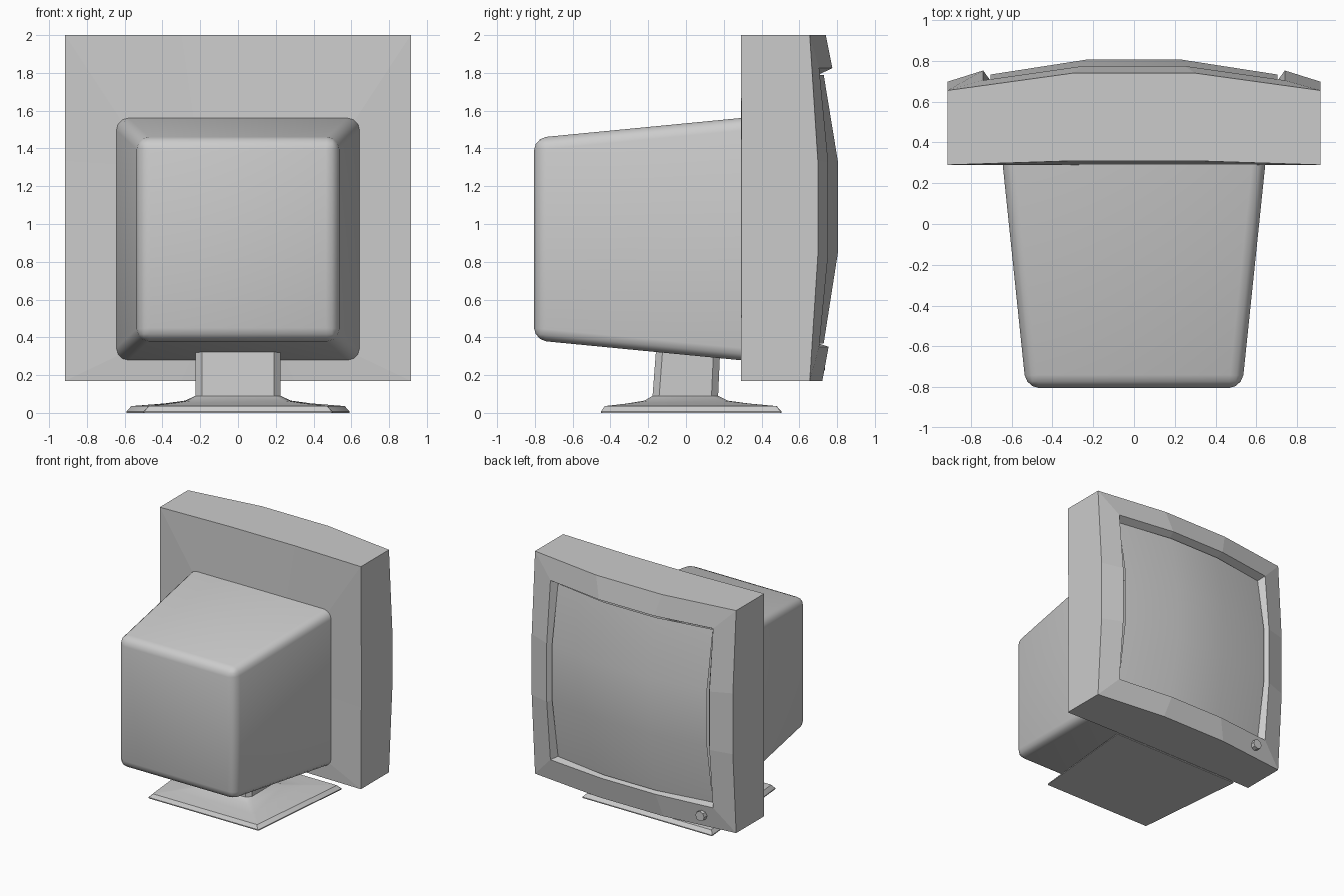
import bpy, bmesh, math
from mathutils import Matrix

if "Cube" in bpy.data.objects:
    bpy.data.objects.remove(bpy.data.objects["Cube"])


def finish(name, bm, smooth=None):
    """Turn a bmesh into a named object, optionally smooth by angle."""
    bmesh.ops.recalc_face_normals(bm, faces=bm.faces)
    mesh = bpy.data.meshes.new(name)
    bm.to_mesh(mesh)
    bm.free()
    obj = bpy.data.objects.new(name, mesh)
    bpy.context.collection.objects.link(obj)
    if smooth:
        bpy.ops.object.select_all(action='DESELECT')
        obj.select_set(True)
        bpy.context.view_layer.objects.active = obj
        bpy.ops.object.shade_smooth_by_angle(angle=math.radians(smooth))
    return obj


def loft(bm, rings, cap_start=False, cap_end=False):
    """Bridge closed rings of equal point count."""
    loops = [[bm.verts.new(p) for p in ring] for ring in rings]
    for a, b in zip(loops, loops[1:]):
        for i in range(len(a)):
            j = (i + 1) % len(a)
            bm.faces.new((a[i], a[j], b[j], b[i]))
    if cap_start:
        bm.faces.new(loops[0])
    if cap_end:
        bm.faces.new(loops[-1])


def bowed_ring(hx, z0, z1, mx, mz, y_corner, y_side, y_top, y_bottom):
    """Rectangle in xz, each side in three pieces with a bowed middle."""
    zc = 1.085
    return [(-hx, y_corner, z0), (-mx, y_bottom, z0), (mx, y_bottom, z0),
            (hx, y_corner, z0), (hx, y_side, zc - mz), (hx, y_side, zc + mz),
            (hx, y_corner, z1), (mx, y_top, z1), (-mx, y_top, z1),
            (-hx, y_corner, z1), (-hx, y_side, zc + mz), (-hx, y_side, zc - mz)]


# Bezel: back wall, outer sides, bowed front frame, inner wall
bm = bmesh.new()
loft(bm, [
    bowed_ring(0.60, 0.32, 1.52, 0.23, 0.23, 0.29, 0.29, 0.29, 0.29),
    bowed_ring(0.915, 0.17, 2.0, 0.30, 0.25, 0.29, 0.295, 0.31, 0.30),
    bowed_ring(0.915, 0.17, 2.0, 0.30, 0.25, 0.655, 0.698, 0.74, 0.722),
    bowed_ring(0.74, 0.35, 1.825, 0.25, 0.24, 0.705, 0.753, 0.775, 0.755),
    bowed_ring(0.705, 0.368, 1.79, 0.235, 0.23, 0.645, 0.705, 0.70, 0.70),
])
finish("bezel", bm)

# Screen: bulging three by three grid, smooth
bm = bmesh.new()
cols = [(-0.705, 0.073), (-0.235, 0), (0.235, 0), (0.705, 0.073)]
rows = [(0.368, 0.077), (0.86, 0), (1.32, 0), (1.79, 0.077)]
grid = [[bm.verts.new((x, 0.806 - dx - dz, z)) for x, dx in cols] for z, dz in rows]
for r in range(3):
    for c in range(3):
        bm.faces.new((grid[r][c + 1], grid[r][c], grid[r + 1][c], grid[r + 1][c + 1]))
finish("screen", bm, 60)

# Rear housing: tapered box, rounded except at the bezel end
bm = bmesh.new()
loft(bm, [
    [(-0.53, -0.805, 0.385), (0.53, -0.805, 0.385), (0.53, -0.805, 1.455), (-0.53, -0.805, 1.455)],
    [(-0.645, 0.30, 0.278), (0.645, 0.30, 0.278), (0.645, 0.30, 1.562), (-0.645, 0.30, 1.562)],
], cap_start=True, cap_end=True)
edges = [e for e in bm.edges if min(v.co.y for v in e.verts) < 0]
bmesh.ops.bevel(bm, geom=edges, offset=0.065, segments=3, profile=0.5, affect='EDGES')
finish("rear_housing", bm, 30)


# Stand: trapezoid foot flaring up into a chamfered neck
def foot_ring(z, wf, wr, y0, y1, c):
    return [(-wf + c, y0, z), (wf - c, y0, z), (wf, y0 + c, z), (wr, y1 - c, z),
            (wr - c, y1, z), (-wr + c, y1, z), (-wr, y1 - c, z), (-wf, y0 + c, z)]


bm = bmesh.new()
loft(bm, [
    foot_ring(0.0, 0.50, 0.59, -0.45, 0.505, 0.004),
    foot_ring(0.008, 0.50, 0.59, -0.45, 0.505, 0.004),
    foot_ring(0.036, 0.475, 0.565, -0.43, 0.48, 0.004),
    foot_ring(0.05, 0.36, 0.39, -0.31, 0.33, 0.015),
    foot_ring(0.065, 0.27, 0.28, -0.22, 0.22, 0.025),
    foot_ring(0.09, 0.225, 0.225, -0.177, 0.17, 0.035),
    foot_ring(0.38, 0.225, 0.225, -0.155, 0.183, 0.035),
], cap_start=True, cap_end=True)
finish("stand", bm, 30)

# Power button on the lower frame
bm = bmesh.new()
bmesh.ops.create_cone(bm, cap_ends=True, segments=8, radius1=0.04, radius2=0.04, depth=0.08,
                      matrix=Matrix.Translation((-0.64, 0.695, 0.265)) @ Matrix.Rotation(math.pi / 2, 4, 'X'))
finish("power_button", bm)
